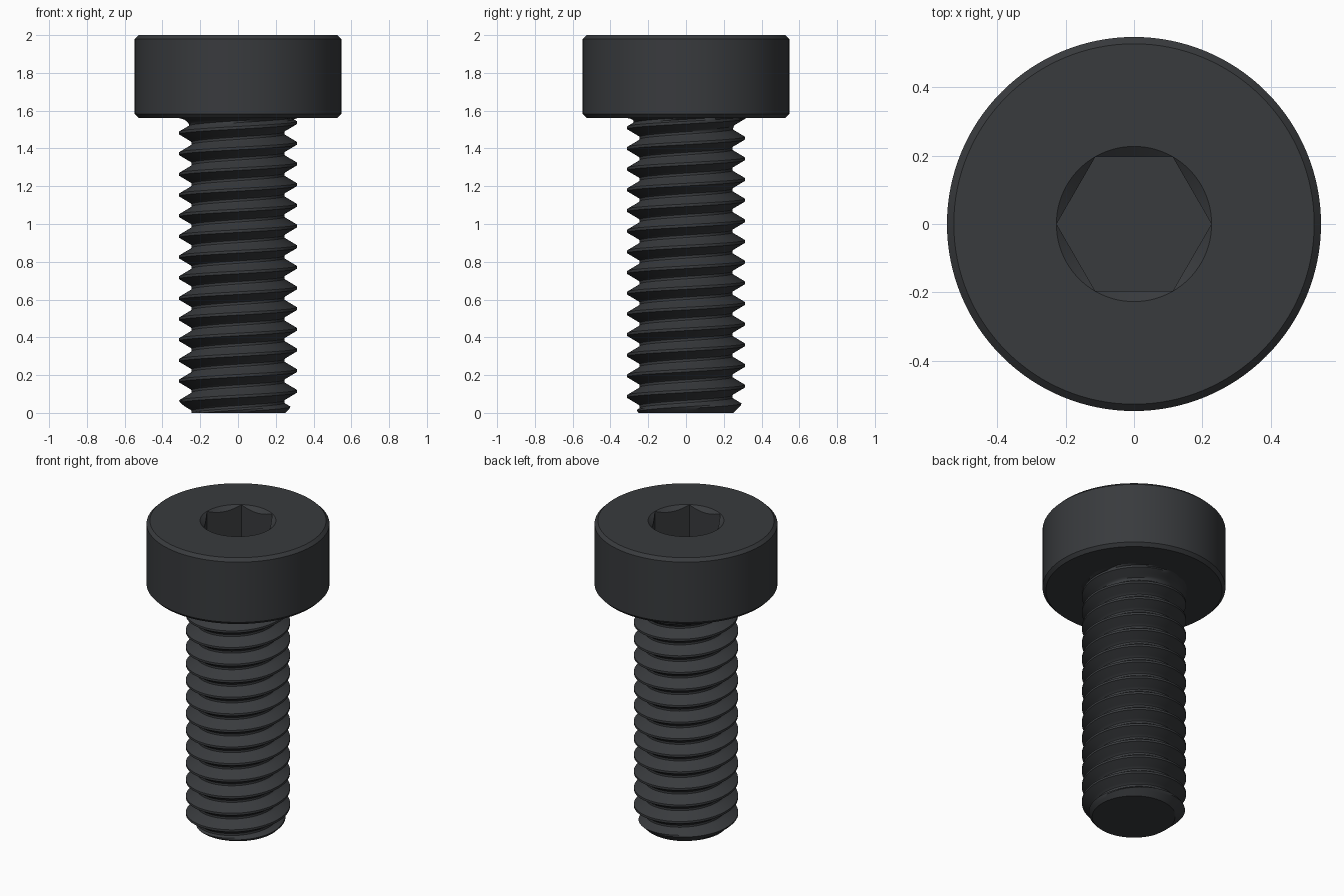
import bpy, bmesh
from math import pi, cos, sin, floor, sqrt

if "Cube" in bpy.data.objects:
    bpy.data.objects.remove(bpy.data.objects["Cube"])

STEEL = bpy.data.materials.new("dark_steel")
STEEL.diffuse_color = (0.04, 0.043, 0.047, 1)
STEEL.use_nodes = True
STEEL.node_tree.nodes["Principled BSDF"].inputs["Base Color"].default_value = STEEL.diffuse_color


def add_object(name, bm):
    mesh = bpy.data.meshes.new(name)
    bmesh.ops.recalc_face_normals(bm, faces=bm.faces)
    bm.to_mesh(mesh)
    bm.free()
    ob = bpy.data.objects.new(name, mesh)
    bpy.context.collection.objects.link(ob)
    mesh.materials.append(STEEL)
    return ob


def lathe(name, profile, sides):
    """Closed solid of revolution from (radius, z) points, capped at both ends."""
    bm = bmesh.new()
    rings = [[bm.verts.new((r * cos(2 * pi * i / sides), r * sin(2 * pi * i / sides), z))
              for i in range(sides)] for r, z in profile]
    for a, b in zip(rings, rings[1:]):
        for i in range(sides):
            j = (i + 1) % sides
            bm.faces.new((a[i], a[j], b[j], b[i]))
    bm.faces.new(rings[0][::-1])
    bm.faces.new(rings[-1])
    return add_object(name, bm)


def smooth(ob, angle):
    bpy.ops.object.select_all(action='DESELECT')
    ob.select_set(True)
    bpy.context.view_layer.objects.active = ob
    bpy.ops.object.shade_smooth_by_angle(angle=angle)


# Head: chamfered cylinder
head = lathe("head", [(0.527, 1.5625), (0.547, 1.5825), (0.547, 1.98), (0.527, 2.0)], 128)

# Hex socket with a countersunk rim, cut from the head
socket = lathe("socket_cutter", [(0.2265, 1.66), (0.2265, 2.1)], 6)
rim = lathe("rim_cutter", [(0.127, 1.92), (0.227, 2.0), (0.252, 2.02)], 96)
for cutter in (socket, rim):
    cutter.hide_render = True
    mod = head.modifiers.new(cutter.name, 'BOOLEAN')
    mod.operation = 'DIFFERENCE'
    mod.solver = 'EXACT'
    mod.object = cutter
    bpy.context.view_layer.objects.active = head
    bpy.ops.object.modifier_apply(modifier=mod.name)
for cutter in (socket, rim):
    bpy.data.objects.remove(cutter)
smooth(head, 0.45)

# Threaded shank: right-handed helical height field
PITCH, MAJOR, MINOR, TOP, PHASE = 0.1094, 0.3125, 0.246, 1.564, 0.005
STEPS = [0, 0.065, 0.16, 0.25, 0.34, 0.4, 0.44, 0.5, 0.56, 0.6, 0.66, 0.75, 0.84, 0.935]
SIDES = 96
FILLET = 0.08


def radius(theta, z):
    u = (z - PHASE) / PITCH - theta / (2 * pi)
    d = abs(u - floor(u + 0.5))                        # 0 at crest, 0.5 at root
    t = min(max((d - 0.06) / 0.36, 0), 1)
    r = MAJOR - (MAJOR - MINOR) * t
    r = min(r, 0.25 + z)                               # end chamfer
    rise = max(z - (TOP - FILLET), 0)                  # fillet under the head
    return max(r, MINOR + FILLET - sqrt(max(FILLET ** 2 - rise ** 2, 0)))


bm = bmesh.new()
columns = []
for i in range(SIDES + 1):
    th = 2 * pi * i / SIDES
    col = []
    for k in range(-3, 17):
        for s in STEPS:
            z = PHASE + PITCH * (k + s + th / (2 * pi))
            z = min(max(z, 0), TOP)
            r = radius(th, z)
            col.append(bm.verts.new((r * cos(th), r * sin(th), z)))
    columns.append(col)
for a, b in zip(columns, columns[1:]):
    for k in range(len(a) - 1):
        bm.faces.new((a[k], b[k], b[k + 1], a[k + 1]))
bmesh.ops.remove_doubles(bm, verts=bm.verts, dist=0.0003)
rims = [e for e in bm.edges if e.is_boundary]
bmesh.ops.holes_fill(bm, edges=rims, sides=0)
shank = add_object("threaded_shank", bm)
smooth(shank, 0.6)
